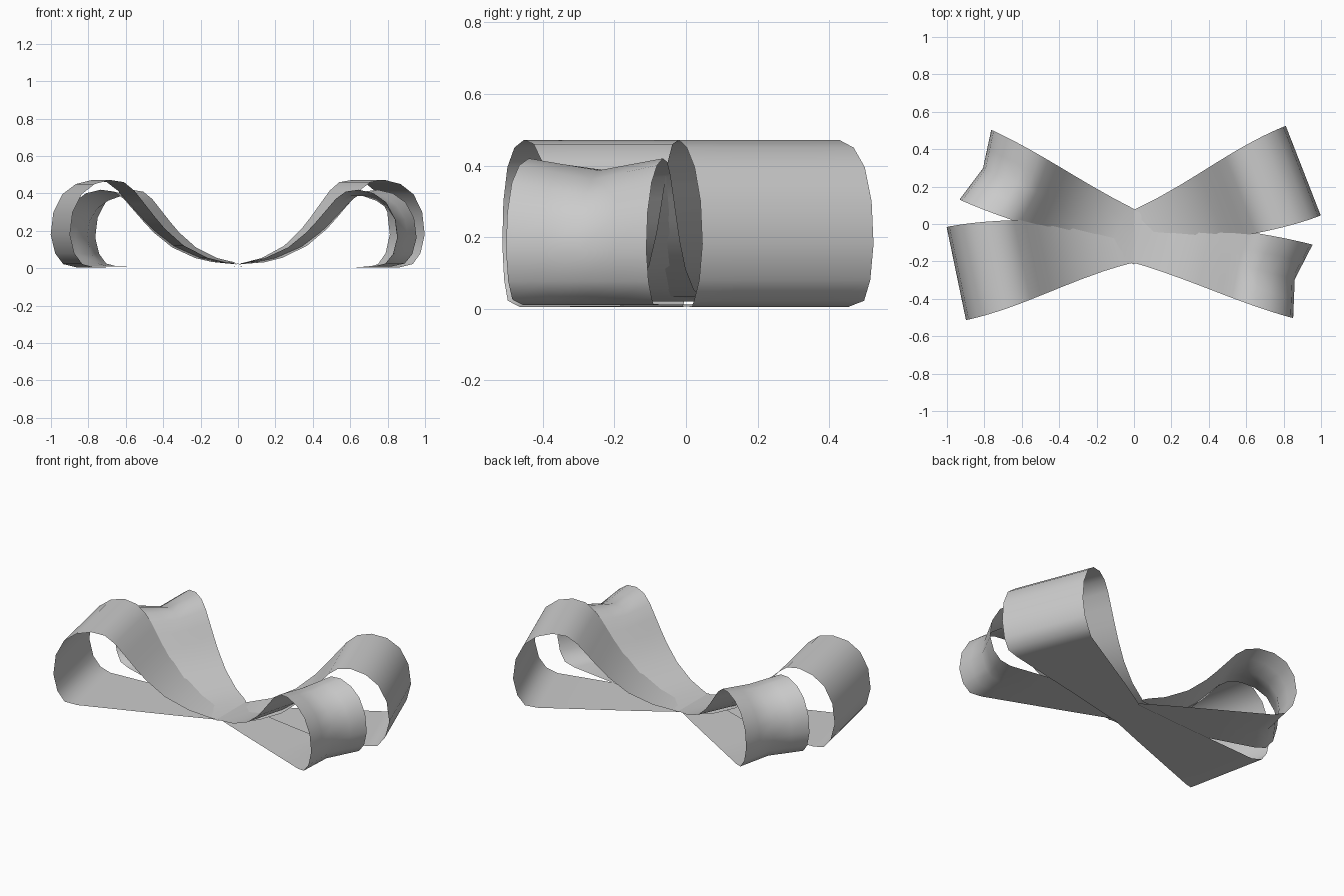
import bpy
from mathutils import Vector

if "Cube" in bpy.data.objects:
    bpy.data.objects.remove(bpy.data.objects["Cube"])

# Side profile of a ribbon loop: (distance from knot, height), bottom run first
BOTTOM = [(0, .008), (.3, .007), (.6, .006), (.86, .005)]
BEND = [(.93, .022), (.975, .08), (1, .18), (.985, .3), (.935, .395), (.86, .45)]
TOP = [(.77, .472), (.69, .46), (.63, .415), (.57, .345), (.51, .275), (.45, .21),
       (.34, .12), (.2, .055), (.1, .032), (0, .02)]
PROFILE = BOTTOM + BEND + TOP
KNOT = Vector((0, -.068))
COLS = 4


def smooth(t):
    return t * t * (3 - 2 * t)


def ribbon_loop(name, end, half_end, height, dent, lift):
    """One loop from the knot out to 'end' (plan position) and back over the top."""
    axis = Vector(end) - KNOT
    length = axis.length
    d = axis.normalized()
    n = Vector((-d.y, d.x))
    verts, faces = [], []
    for i, (t, z) in enumerate(PROFILE):
        if i < len(BOTTOM):
            half = .105 + (half_end - .105) * t       # straight taper underneath
        else:
            half = .135 + (half_end - .135) * smooth(t)
        for c in range(COLS + 1):
            v = 2 * c / COLS - 1
            pinch = dent * (1 - abs(v)) * smooth(max(0, (t - .4) / .6))
            u = t * length - pinch
            if t == 0:
                u = -v * half * n.x / d.x             # trim the knot end at x = 0
            p = KNOT + d * u + n * (v * half)
            p.x = max(p.x, 0) if d.x > 0 else min(p.x, 0)
            h = z * height / .472 + lift * (1 - z / .472)
            h -= pinch * 1.1 * max(0, z - .2) / .27
            verts.append((p.x, p.y, h))
    w = COLS + 1
    for i in range(len(PROFILE) - 1):
        for c in range(COLS):
            a = i * w + c
            faces.append((a, a + w, a + w + 1, a + 1))
    if d.x < 0:
        faces = [f for f in faces]
    mesh = bpy.data.meshes.new(name)
    mesh.from_pydata(verts, [], faces)
    mesh.polygons.foreach_set("use_smooth", [True] * len(mesh.polygons))
    obj = bpy.data.objects.new(name, mesh)
    bpy.context.collection.objects.link(obj)
    return obj


# Two large loops on one diagonal, two small pinched loops on the other
ribbon_loop("large_loop_back_right", (.905, .285), .257, .472, 0, 0)
ribbon_loop("large_loop_front_left", (-.95, -.265), .254, .472, 0, 0)
ribbon_loop("small_loop_front_right", (.903, -.307), .203, .42, .045, .006)
ribbon_loop("small_loop_back_left", (-.848, .317), .205, .42, .045, .006)
